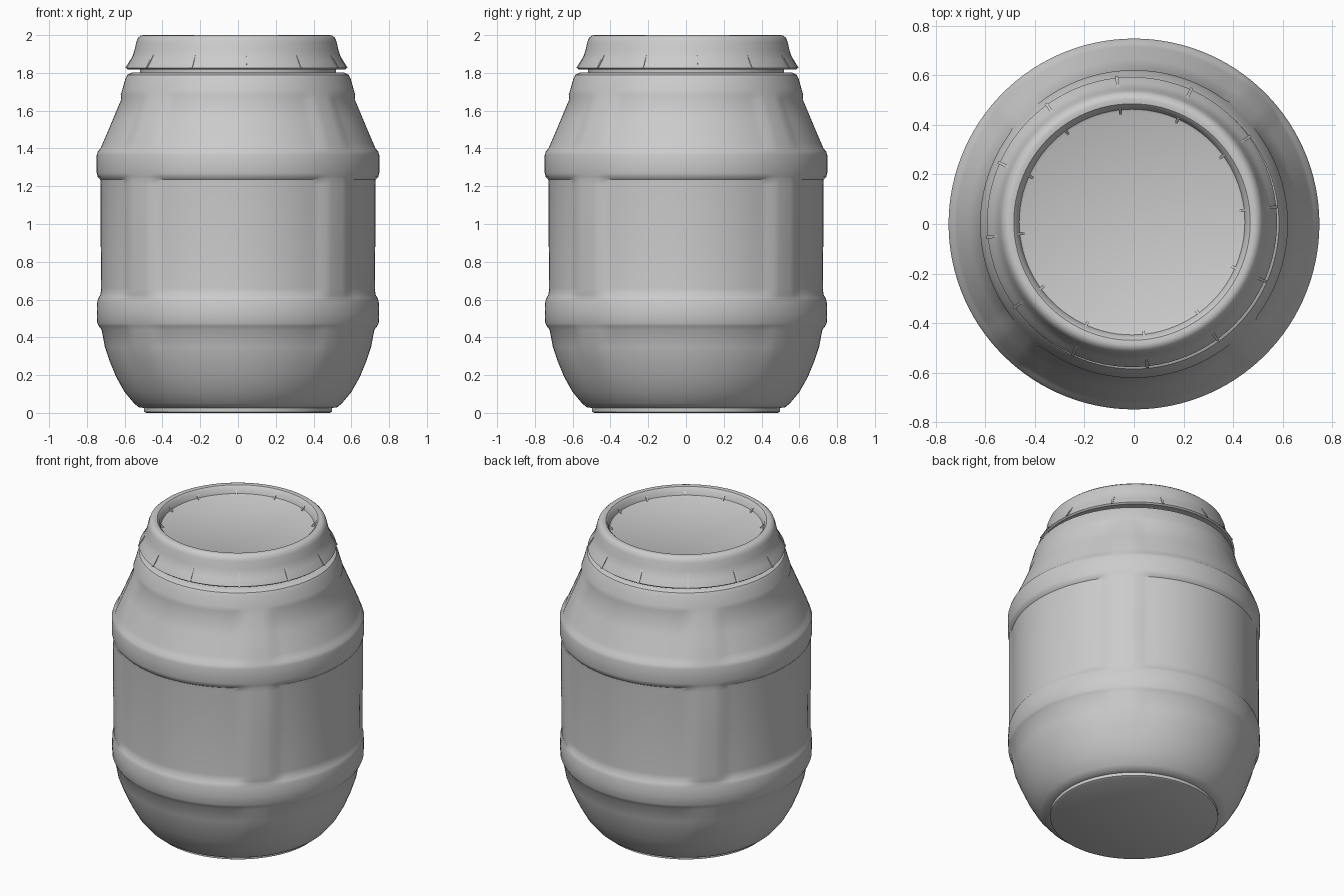
import bpy, bmesh
from math import sin, cos, radians, pi

if "Cube" in bpy.data.objects:
    bpy.data.objects.remove(bpy.data.objects["Cube"])

LID_X, LID_Y = -0.008, 0.008


def finish(bm, name, angle=32):
    bmesh.ops.recalc_face_normals(bm, faces=bm.faces)
    me = bpy.data.meshes.new(name)
    bm.to_mesh(me)
    bm.free()
    ob = bpy.data.objects.new(name, me)
    bpy.context.collection.objects.link(ob)
    bpy.ops.object.select_all(action='DESELECT')
    bpy.context.view_layer.objects.active = ob
    ob.select_set(True)
    bpy.ops.object.shade_smooth_by_angle(angle=radians(angle))
    return ob


def lathe(name, profile, segs=120, rib=None):
    """Revolve (r, z[, rib height]) points and cap both ends."""
    bm = bmesh.new()
    rings = []
    for p in profile:
        ring = []
        for i in range(segs):
            a = 2 * pi * i / segs
            r = p[0]
            if rib and len(p) > 2:
                r += p[2] * rib(360 * i / segs)
            ring.append(bm.verts.new((r * cos(a), r * sin(a), p[1])))
        rings.append(ring)
    for lo, hi in zip(rings, rings[1:]):
        for i in range(segs):
            j = (i + 1) % segs
            bm.faces.new((lo[i], lo[j], hi[j], hi[i]))
    bm.faces.new(rings[0])
    bm.faces.new(rings[-1])
    return finish(bm, name)


def wedges(name, triangle, count, start, width):
    """Radial triangular gussets, triangle given as (r, z) corners."""
    bm = bmesh.new()
    for k in range(count):
        a = radians(start + 360 * k / count)
        sides = []
        for s in (-width / 2, width / 2):
            sides.append([bm.verts.new((r * cos(a) - s * sin(a),
                                        r * sin(a) + s * cos(a), z))
                          for r, z in triangle])
        bm.faces.new(sides[0])
        bm.faces.new(sides[1])
        for i in range(3):
            j = (i + 1) % 3
            bm.faces.new((sides[0][i], sides[0][j], sides[1][j], sides[1][i]))
    return finish(bm, name)


# four vertical ribs on the diagonals, 12 degrees wide with sloped flanks
def corner_rib(deg):
    d = abs(deg % 90 - 45)
    return max(0.0, min(1.0, (9.5 - d) / 3))


# body: rounded bottom, two raised bands, recessed panels, tapered shoulder
lathe("barrel_body", [
    (0.49, 0.025), (0.525, 0.03), (0.55, 0.05), (0.60, 0.11), (0.645, 0.19),
    (0.68, 0.275, 0.004), (0.705, 0.35, 0.008), (0.722, 0.44, 0.008),
    (0.738, 0.46), (0.745, 0.475), (0.747, 0.53), (0.745, 0.59),
    (0.738, 0.61), (0.728, 0.625, 0.012), (0.725, 0.66, 0.015),
    (0.727, 0.93, 0.015), (0.727, 1.21, 0.015), (0.729, 1.235, 0.012),
    (0.743, 1.25), (0.748, 1.27), (0.748, 1.365), (0.742, 1.385),
    (0.728, 1.40, 0.006), (0.715, 1.43, 0.01), (0.664, 1.55, 0.01),
    (0.618, 1.66, 0.01), (0.621, 1.685), (0.613, 1.71), (0.596, 1.77),
    (0.585, 1.79), (0.56, 1.802), (0.52, 1.803), (0.52, 1.83)],
    rib=corner_rib)

# foot disc under the body
lathe("base_foot", [(0.485, 0.0), (0.497, 0.006), (0.497, 0.028),
                    (0.47, 0.03)], 96)

# lid: flared skirt, rounded rim, sunken top panel
lid = lathe("screw_lid", [
    (0.50, 1.818), (0.575, 1.818), (0.585, 1.826), (0.582, 1.834),
    (0.562, 1.865), (0.548, 1.895), (0.54, 1.92), (0.53, 1.965),
    (0.522, 1.985), (0.508, 1.997), (0.495, 2.0), (0.477, 1.997),
    (0.465, 1.985), (0.455, 1.95), (0.445, 1.945)], 96)
gussets = wedges("lid_grip_ribs", [(0.53, 1.925), (0.53, 1.825),
                                   (0.592, 1.825)], 12, 6, 0.012)
inner = wedges("lid_inner_ribs", [(0.466, 1.978), (0.466, 1.94),
                                  (0.43, 1.94)], 12, 6, 0.012)
for ob in (lid, gussets, inner):
    ob.location = (LID_X, LID_Y, 0)
